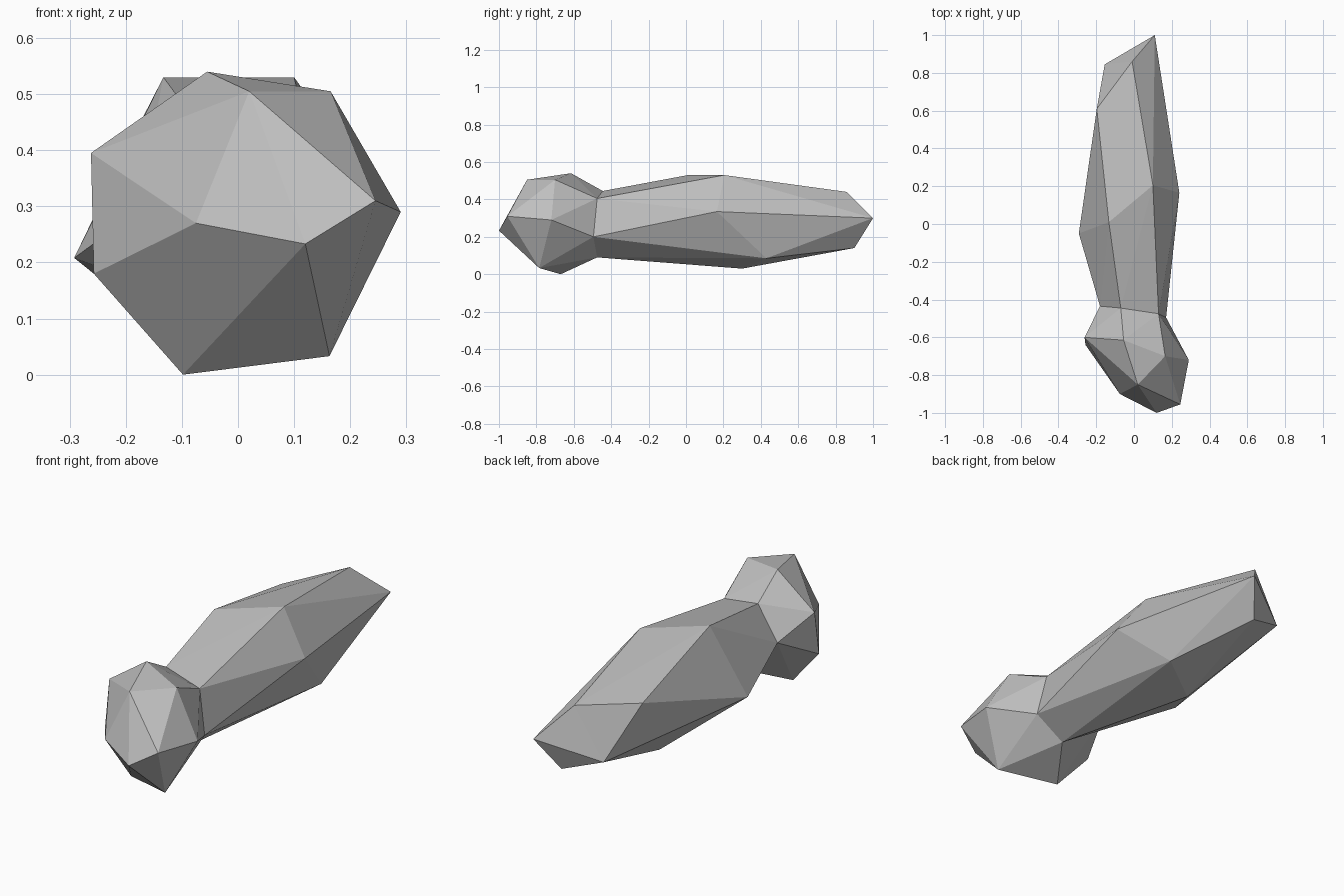
import bpy
import bmesh
from mathutils import Vector

# Remove the default object
default_cube = bpy.data.objects.get("Cube")
if default_cube:
    bpy.data.objects.remove(default_cube, do_unlink=True)


def make_material(name, colour):
    material = bpy.data.materials.new(name)
    material.use_nodes = True
    material.diffuse_color = colour
    shader = material.node_tree.nodes["Principled BSDF"]
    shader.inputs["Base Color"].default_value = colour
    shader.inputs["Roughness"].default_value = 0.9
    return material


def add_points(bm, points):
    return [bm.verts.new(Vector(point)) for point in points]


def wrap_skin(bm, lump, shared_ring):
    """Stretch a faceted skin over a lump, left open at the shared ring."""
    bmesh.ops.convex_hull(bm, input=lump + shared_ring, use_existing_faces=False)
    ring = set(shared_ring)
    caps = [face for face in bm.faces if ring.issuperset(face.verts)]
    bmesh.ops.delete(bm, geom=caps, context='FACES')


# Pinched ring where the head meets the body
neck_ring = [
    (-.07, -.445, .445), (.13, -.475, .405), (.17, -.495, .2),
    (.035, -.475, .09), (-.18, -.435, .29),
]

# Head: upper corners, front and side corners, underside corners
head_top = [(-.055, -.615, .54), (.02, -.85, .505), (.165, -.7, .505)]
head_middle = [
    (.245, -.955, .31), (.29, -.72, .29), (.12, -1, .233),
    (-.075, -.9, .27), (-.262, -.6, .395), (-.257, -.64, .18),
]
head_bottom = [(-.098, -.67, 0), (.163, -.785, .033)]

# Body: widest girth, then the tapering tail
body_girth = [
    (-.133, .01, .53), (.1, .205, .53), (.24, .165, .335),
    (.14, .43, .085), (-.07, .3, .03), (-.292, -.05, .208),
]
body_tail = [
    (-.01, .86, .44), (.11, 1, .3), (.03, .9, .14),
    (-.155, .845, .2), (-.197, .61, .405),
]

# Join head and body through the neck into one shell
bm = bmesh.new()
neck = add_points(bm, neck_ring)
for corners in (head_top + head_middle + head_bottom, body_girth + body_tail):
    wrap_skin(bm, add_points(bm, corners), neck)
bmesh.ops.recalc_face_normals(bm, faces=bm.faces[:])

mesh = bpy.data.meshes.new("faceted_rock")
bm.to_mesh(mesh)
bm.free()

# Flat grey stone
mesh.materials.append(make_material("stone_grey", (.52, .52, .52, 1)))
for polygon in mesh.polygons:
    polygon.use_smooth = False
rock = bpy.data.objects.new("faceted_rock", mesh)
bpy.context.collection.objects.link(rock)
